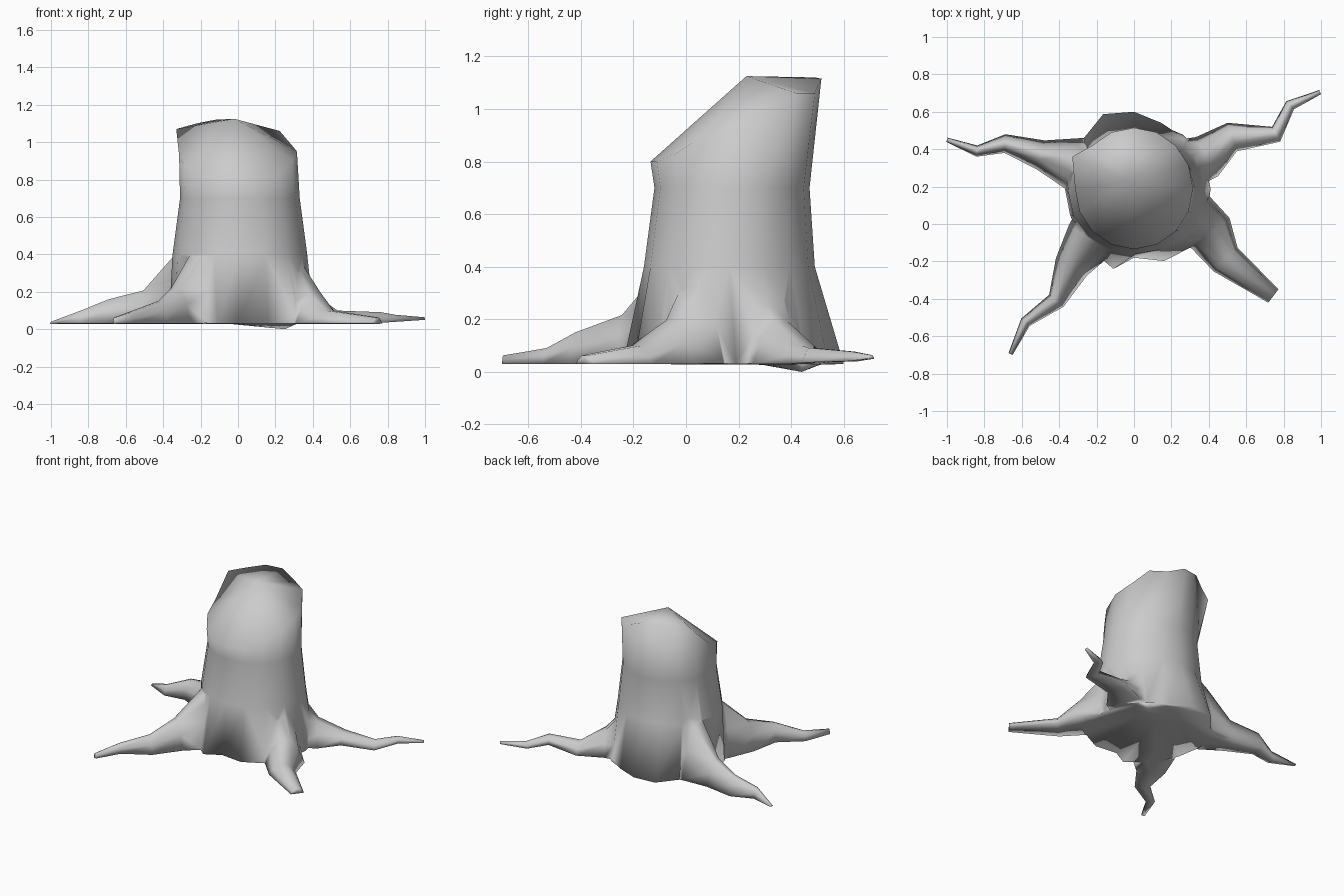
import bpy, bmesh, math
from mathutils import Vector

if "Cube" in bpy.data.objects:
    bpy.data.objects.remove(bpy.data.objects["Cube"])

BASE = 0.03  # underside level of trunk and roots


def loft(name, rings, start, end):
    """Skin a list of closed rings, closing each end with a fan to one point."""
    n = len(rings[0])
    verts = [p for r in rings for p in r] + [start, end]
    s, e = len(verts) - 2, len(verts) - 1
    faces = []
    for k in range(len(rings) - 1):
        for i in range(n):
            j = (i + 1) % n
            faces.append((k * n + i, k * n + j, (k + 1) * n + j, (k + 1) * n + i))
    last = (len(rings) - 1) * n
    for i in range(n):
        j = (i + 1) % n
        faces.append((j, i, s))
        faces.append((last + i, last + j, e))
    me = bpy.data.meshes.new(name)
    me.from_pydata(verts, [], faces)
    bm = bmesh.new()
    bm.from_mesh(me)
    bmesh.ops.recalc_face_normals(bm, faces=bm.faces)
    bm.to_mesh(me)
    bm.free()
    me.shade_smooth()
    ob = bpy.data.objects.new(name, me)
    bpy.context.collection.objects.link(ob)
    return ob


def ring(cx, cy, rx, ry, heights):
    out = []
    for i, z in enumerate(heights):
        a = 2 * math.pi * i / 16
        out.append((cx + rx * math.cos(a), cy + ry * math.sin(a), z))
    return out


# Trunk: uneven flared foot, two waists, slanted broken rim, lump underneath
foot_radii = [.41, .40, .38, .38, .41, .43, .38, .40,
              .37, .37, .40, .45, .37, .42, .44, .42]
foot = [(r * math.cos(math.pi * i / 8), .19 + r * math.sin(math.pi * i / 8), BASE)
        for i, r in enumerate(foot_radii)]
foot[11] = (-.11, -.24, BASE)
rim = [.95, .98, 1.06, 1.06, 1.115, 1.12, 1.10, 1.07,
       .93, .88, .83, .80, .80, .80, .83, .90]
top = ring(0, .19, .315, .325, rim)
top[7] = (-.33, .36, 1.07)   # chipped corner at the left
trunk = loft("tree_stump", [ring(.14, .40, .17, .11, [.027] * 16), foot,
                            ring(.01, .165, .36, .325, [.40] * 16),
                            ring(.01, .175, .32, .295, [.70] * 16), top],
             (.25, .44, 0.0), (-.02, .23, 1.125))


# Roots: ridge-shaped sections swept along crooked paths, merged into the trunk
def root(name, path):
    """path entries: x, y, half width, top height, bottom height"""
    pts = [Vector((p[0], p[1])) for p in path]
    rings = []
    for k, (x, y, w, top_z, bot) in enumerate(path):
        d = (pts[min(k + 1, len(pts) - 1)] - pts[max(k - 1, 0)]).normalized()
        side = Vector((-d.y, d.x))
        h = top_z - bot
        prof = [(0, 0), (-1, .01), (-.72, .5), (-.3, .93), (.3, .93), (.72, .5), (1, .01)]
        rings.append([(x + side.x * w * u, y + side.y * w * u, bot + h * v)
                      for u, v in prof])
    mids = [(p[0], p[1], (p[3] + p[4]) / 2) for p in (path[0], path[-1])]
    ob = loft(name, rings, mids[0], mids[1])
    mod = trunk.modifiers.new(name, 'BOOLEAN')
    mod.operation = 'UNION'
    mod.solver = 'EXACT'
    mod.object = ob
    ob.hide_render = True
    return ob


Z = BASE - .001
roots = [
    root("front_left_root", [
        (-.13, .08, .15, .62, Z), (-.23, -.08, .14, .41, Z),
        (-.335, -.23, .095, .23, Z), (-.415, -.41, .05, .16, Z),
        (-.58, -.525, .03, .095, Z), (-.66, -.695, .012, .065, Z)]),
    root("front_right_root", [
        (.18, .15, .16, .60, Z), (.31, .03, .15, .38, Z), (.41, -.05, .13, .21, Z),
        (.49, -.19, .09, .105, Z), (.745, -.385, .045, .065, Z)]),
    root("back_right_root", [
        (.15, .26, .14, .52, Z), (.27, .32, .14, .36, Z), (.39, .36, .12, .20, Z),
        (.525, .465, .08, .105, Z), (.76, .48, .045, .095, .035),
        (.835, .635, .03, .08, .04), (.995, .705, .012, .065, .05)]),
    root("back_left_root", [
        (-.17, .27, .18, .60, Z), (-.33, .325, .14, .42, Z), (-.50, .37, .08, .22, Z),
        (-.69, .43, .05, .17, Z), (-.84, .39, .03, .105, Z),
        (-1.0, .45, .012, .04, Z)])]

# Bake the unions into one stump and drop the separate root pieces
bpy.context.view_layer.update()
dg = bpy.context.evaluated_depsgraph_get()
merged = bpy.data.meshes.new_from_object(trunk.evaluated_get(dg))
trunk.modifiers.clear()
trunk.data = merged
for ob in roots:
    bpy.data.objects.remove(ob)
bm = bmesh.new()
bm.from_mesh(merged)
bmesh.ops.remove_doubles(bm, verts=bm.verts, dist=.004)
bmesh.ops.triangulate(bm, faces=[f for f in bm.faces if len(f.verts) > 4])
bm.to_mesh(merged)
bm.free()
merged.shade_smooth()
